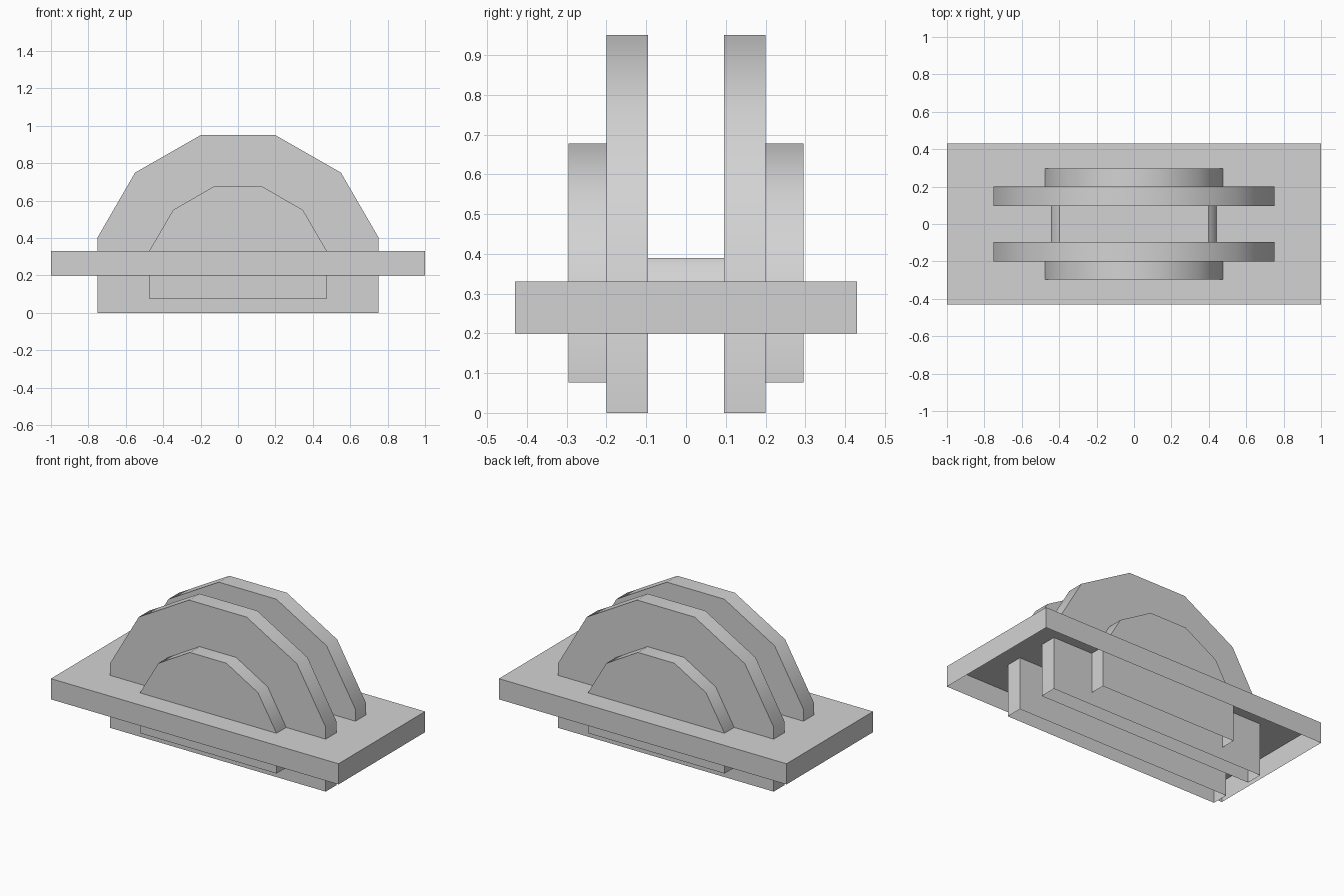
import bpy, bmesh, math

cube = bpy.data.objects.get("Cube")
if cube:
    bpy.data.objects.remove(cube, do_unlink=True)

grey = bpy.data.materials.new("plain grey")
grey.use_nodes = True
colour = (0.65, 0.65, 0.65, 1)
grey.diffuse_color = colour
grey.node_tree.nodes["Principled BSDF"].inputs["Base Color"].default_value = colour


def open_slab(name, half_profile, y0, y1):
    """Extrude a mirrored x-z profile along y, leaving the underside open."""
    outline = half_profile + [(-x, z) for x, z in reversed(half_profile)]
    bm = bmesh.new()
    face = bm.faces.new([bm.verts.new((x, y0, z)) for x, z in outline])
    ext = bmesh.ops.extrude_face_region(bm, geom=[face], use_keep_orig=True)
    new_verts = [g for g in ext["geom"] if isinstance(g, bmesh.types.BMVert)]
    bmesh.ops.translate(bm, verts=new_verts, vec=(0, y1 - y0, 0))
    bmesh.ops.recalc_face_normals(bm, faces=bm.faces)
    underside = [f for f in bm.faces if f.normal.z < -0.9]
    bmesh.ops.delete(bm, geom=underside, context='FACES')
    mesh = bpy.data.meshes.new(name)
    bm.to_mesh(mesh)
    bm.free()
    mesh.materials.append(grey)
    obj = bpy.data.objects.new(name, mesh)
    bpy.context.collection.objects.link(obj)
    # Smooth around the rim, sharp against the flat sides
    bpy.ops.object.select_all(action='DESELECT')
    obj.select_set(True)
    bpy.context.view_layer.objects.active = obj
    bpy.ops.object.shade_smooth_by_angle(angle=math.radians(35))
    return obj


# Base plate, hollow from below
open_slab("base_plate", [(1, 0.2), (1, 0.33)], -0.43, 0.43)

# Large and small arched plates, paired front and back
large = [(0.75, 0), (0.75, 0.405), (0.55, 0.75), (0.2, 0.95)]
small = [(0.475, 0.077), (0.475, 0.33), (0.347, 0.55), (0.127, 0.677)]
for side, s in (("front", -1), ("back", 1)):
    open_slab(side + "_large_arch", large, s * 0.095, s * 0.2)
    open_slab(side + "_small_arch", small, s * 0.199, s * 0.296)

# Low raised block between the large arches
block = [(0.443, 0.325), (0.425, 0.37), (0.397, 0.39)]
open_slab("centre_block", block, -0.095, 0.095)
